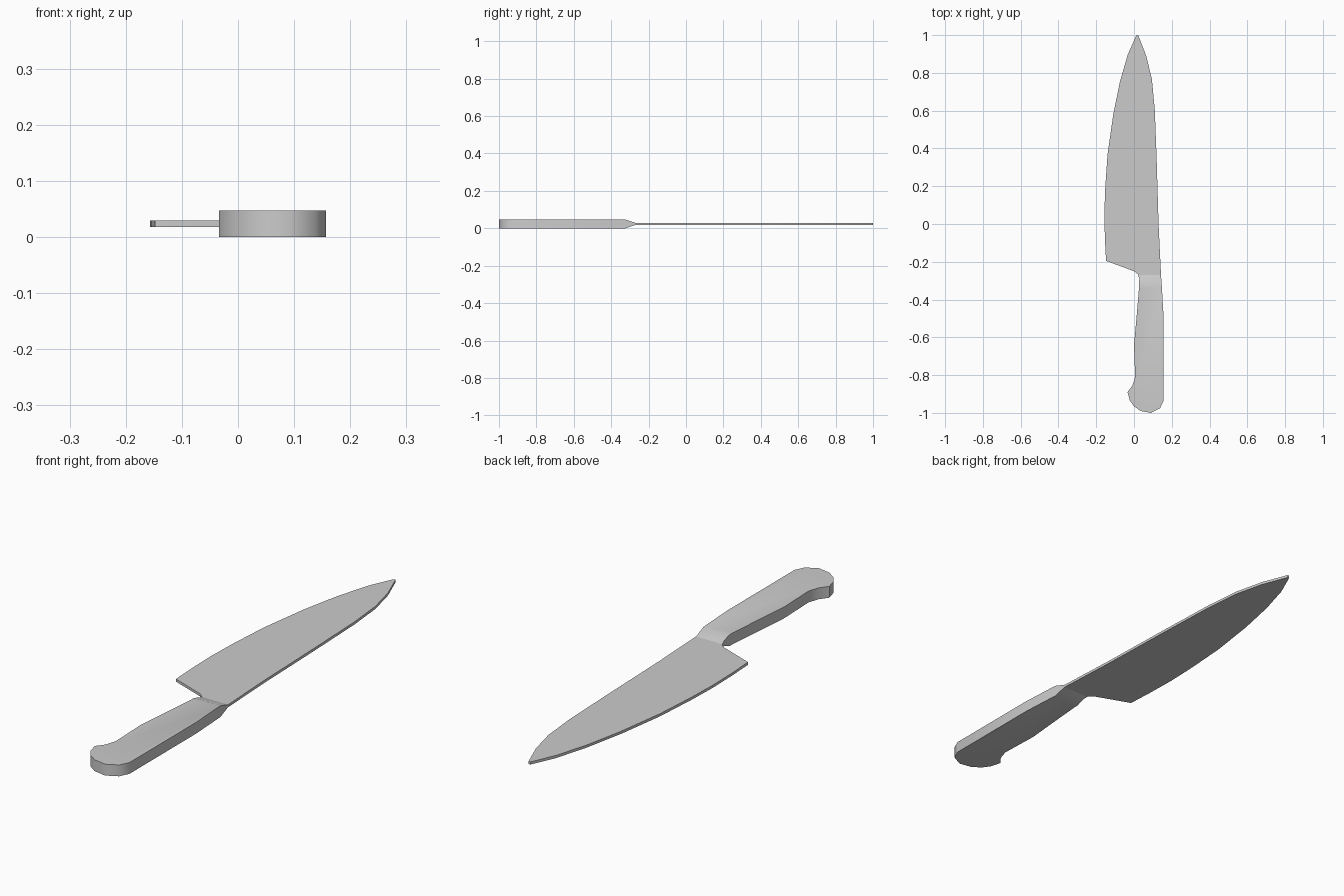
import bpy, bmesh, math
from mathutils import Vector

if "Cube" in bpy.data.objects:
    bpy.data.objects.remove(bpy.data.objects["Cube"])

grey = bpy.data.materials.new("plain grey")
grey.use_nodes = True
colour = (0.6, 0.6, 0.6, 1)
grey.diffuse_color = colour
grey.node_tree.nodes["Principled BSDF"].inputs["Base Color"].default_value = colour

JOIN, NECK = -0.27, -0.325      # where the blade ends and the full-thickness grip begins
MID = 0.0235                    # height of the central plane

# Outline pieces, running clockwise from the tip
SPINE = [(.022, 1), (.065, .89), (.095, .765), (.11, .605), (.12, .34), (.13, 0), (.143, -.27)]
GRIP_BACK = [(.148, -.34), (.157, -.5), (.157, -.935)]
BUTT = [(.138, -.975), (.09, -1), (.035, -.99), (0, -.965), (-.022, -.935), (-.034, -.89)]
GRIP_BELLY = [(-.008, -.855), (.006, -.81), (.0, -.64), (.013, -.5), (.026, -.345), (.028, -.29)]
HEEL = [(.02, -.265), (0, -.25), (-.148, -.195)]
EDGE = [(-.154, -.08), (-.157, .05), (-.153, .18), (-.14, .37), (-.11, .58), (-.074, .755),
        (-.033, .897), (.013, 1)]
OUTLINE = SPINE + GRIP_BACK + BUTT + GRIP_BELLY + HEEL + EDGE


def half_thickness(y):
    t = min(max((JOIN - y) / (JOIN - NECK), 0), 1)
    return 0.0055 + t * (MID - 0.0055)


def cut(bm, y, drop_front=False, drop_back=False):
    bmesh.ops.bisect_plane(bm, geom=bm.verts[:] + bm.edges[:] + bm.faces[:],
                           plane_co=(0, y, 0), plane_no=(0, 1, 0), dist=1e-5,
                           clear_inner=drop_front, clear_outer=drop_back)


def make_part(name, is_blade):
    bm = bmesh.new()
    bm.faces.new([bm.verts.new((x, y, -1)) for x, y in OUTLINE])
    cut(bm, JOIN, drop_front=is_blade, drop_back=not is_blade)
    if not is_blade:
        cut(bm, NECK)
    # Thicken, then pinch the neck down to the blade
    raised = bmesh.ops.extrude_face_region(bm, geom=bm.faces[:], use_keep_orig=True)["geom"]
    for v in [g for g in raised if isinstance(g, bmesh.types.BMVert)]:
        v.co.z = 1
    for v in bm.verts:
        v.co.z = MID + math.copysign(half_thickness(v.co.y), v.co.z)
    # Leave the joint open so both parts form one skin
    inner = [f for f in bm.faces if all(abs(v.co.y - JOIN) < 1e-4 for v in f.verts)]
    bmesh.ops.delete(bm, geom=inner, context="FACES")
    bmesh.ops.recalc_face_normals(bm, faces=bm.faces[:])
    top = max(bm.faces, key=lambda f: f.calc_center_median().z)
    if top.normal.z < 0:
        bmesh.ops.reverse_faces(bm, faces=bm.faces[:])
    mesh = bpy.data.meshes.new(name)
    bm.to_mesh(mesh)
    bm.free()
    mesh.materials.append(grey)
    obj = bpy.data.objects.new(name, mesh)
    bpy.context.collection.objects.link(obj)
    bpy.ops.object.select_all(action="DESELECT")
    obj.select_set(True)
    bpy.context.view_layer.objects.active = obj
    bpy.ops.object.shade_smooth_by_angle(angle=math.radians(40))


make_part("blade", True)
make_part("handle", False)
